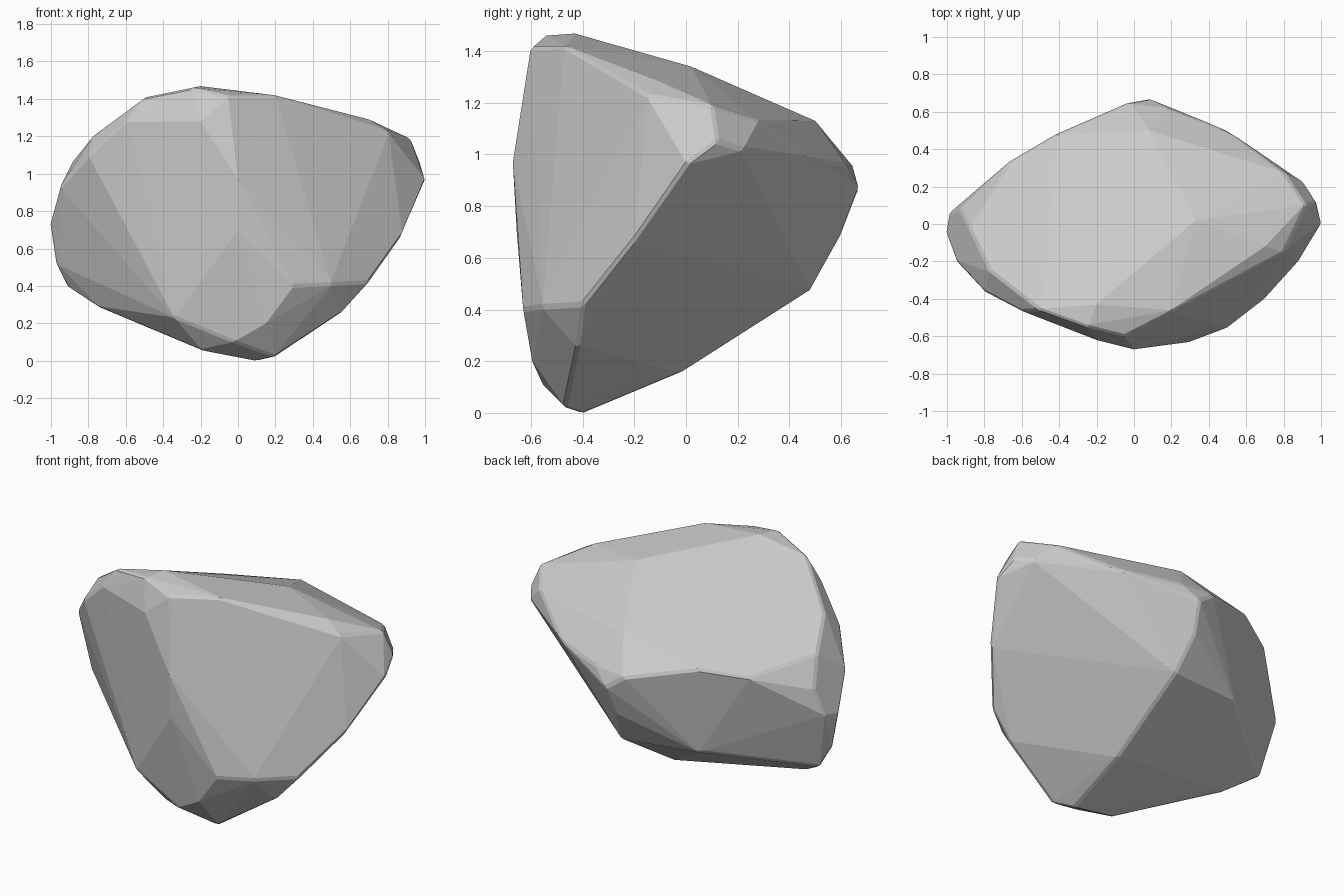
import bpy, bmesh

# Key corners of the boulder, grouped by region
crown = [(-.2, -.43, 1.468), (-.25, -.55, 1.46), (-.05, -.6, 1.415), (.2, -.47, 1.42),
         (.33, .02, 1.34), (.7, -.12, 1.29), (-.5, -.46, 1.41), (-.77, -.25, 1.21),
         (.08, .5, 1.13), (-.88, -.02, 1.07)]
front = [(-.2, -.62, 1.28), (-.6, -.465, 1.28), (0, -.67, .97), (0, -.655, .7), (.3, -.63, .4),
         (.5, -.555, .41), (-.34, -.5, .23), (.15, -.595, .2), (-.02, -.55, .1)]
right = [(.92, .1, 1.19), (.8, -.15, 1.23), (1.003, 0, .96), (.91, .22, 1.02), (.975, .12, 1.05),
         (.88, -.2, .67), (.7, -.4, .42), (.8, .28, 1.13)]
left = [(-1.003, -.05, .73), (-.97, -.04, .51), (-.91, .0, .39), (-.95, -.2, .93),
        (-.985, .06, .75), (-.8, -.36, 1.1), (-.75, -.12, .285)]
back = [(.08, .67, .87), (.18, .62, .96), (-.03, .65, .95), (-.42, .48, 1.04), (-.66, .34, 1.0),
        (-.93, .08, .9), (.06, .6, .69), (-.38, .42, .5), (-.77, .085, .43), (.5, .5, .98)]
foot = [(.1, -.4, -.003), (-.2, -.42, .055), (.1, -.02, .155), (.55, -.42, .25),
        (.2, -.47, .02), (.1, .48, .475)]

# Faceted convex boulder
bm = bmesh.new()
for p in crown + front + right + left + back + foot:
    bm.verts.new(p)
bmesh.ops.convex_hull(bm, input=bm.verts)
loose = [v for v in bm.verts if not v.link_faces]
bmesh.ops.delete(bm, geom=loose, context='VERTS')
bmesh.ops.dissolve_limit(bm, angle_limit=0.04, verts=bm.verts, edges=bm.edges)
bmesh.ops.recalc_face_normals(bm, faces=bm.faces)
mesh = bpy.data.meshes.new("boulder")
bm.to_mesh(mesh)
bm.free()
rock = bpy.data.objects.new("boulder", mesh)
bpy.context.collection.objects.link(rock)

# Slightly worn edges
bev = rock.modifiers.new("worn_edges", 'BEVEL')
bev.width = 0.012
bev.segments = 1
bev.limit_method = 'ANGLE'
bev.angle_limit = 0.5
